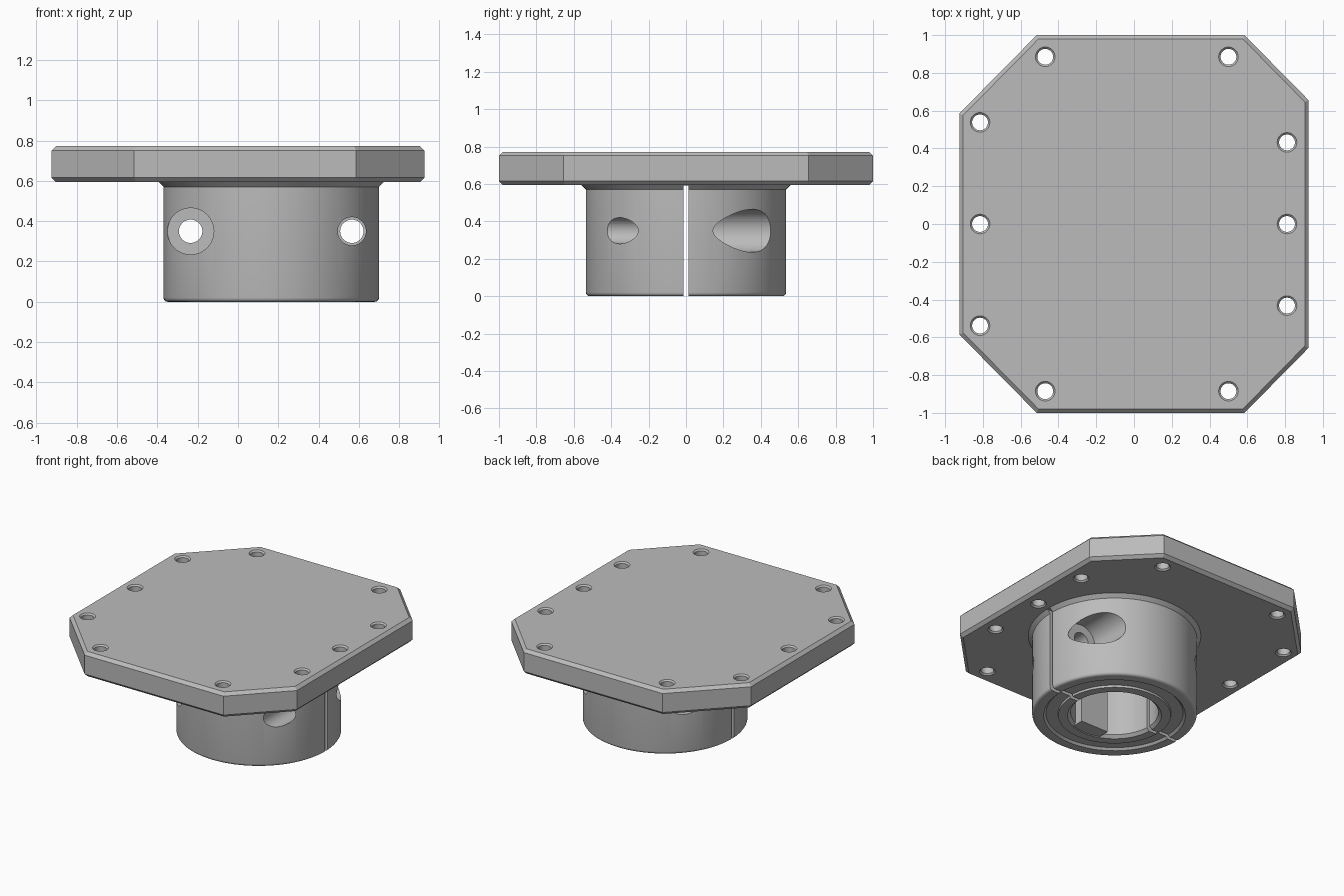
import bpy, bmesh, math
from mathutils import Matrix

cube = bpy.data.objects.get("Cube")
if cube:
    bpy.data.objects.remove(cube, do_unlink=True)

metal = bpy.data.materials.new("plain grey")
metal.use_nodes = True
GREY = (0.5, 0.5, 0.5, 1)
metal.diffuse_color = GREY
metal.node_tree.nodes["Principled BSDF"].inputs["Base Color"].default_value = GREY

CX = 0.165         # collar axis
UNDER, TOP = 0.595, 0.772   # plate underside and top


def finish(bm, name):
    bmesh.ops.recalc_face_normals(bm, faces=bm.faces)
    mesh = bpy.data.meshes.new(name)
    bm.to_mesh(mesh)
    bm.free()
    mesh.materials.append(metal)
    obj = bpy.data.objects.new(name, mesh)
    bpy.context.collection.objects.link(obj)
    return obj


def lathe(name, profile, steps, matrix):
    """Turn a (radius, height) profile into a capped solid."""
    bm = bmesh.new()
    rings = []
    for r, z in profile:
        rings.append([bm.verts.new((r * math.cos(2 * math.pi * i / steps),
                                    r * math.sin(2 * math.pi * i / steps), z))
                      for i in range(steps)])
    for a, b in zip(rings, rings[1:]):
        for i in range(steps):
            j = (i + 1) % steps
            bm.faces.new((a[i], a[j], b[j], b[i]))
    bm.faces.new(rings[0])
    bm.faces.new(rings[-1])
    bm.transform(matrix)
    return finish(bm, name)


def block(name, lo, hi):
    bm = bmesh.new()
    bmesh.ops.create_cube(bm, size=1)
    for v in bm.verts:
        v.co = [(a + b) / 2 + c * (b - a) for a, b, c in zip(lo, hi, v.co)]
    return finish(bm, name)


def combine(target, tool, operation):
    mod = target.modifiers.new("cut", 'BOOLEAN')
    mod.operation, mod.solver, mod.object = operation, 'EXACT', tool
    bpy.context.view_layer.objects.active = target
    bpy.ops.object.modifier_apply(modifier=mod.name)
    bpy.data.objects.remove(tool, do_unlink=True)


# Eight-sided plate with chamfered rims
half = [(0.925, 0.655), (0.585, 1), (-0.515, 1), (-0.925, 0.585)]
outline = half + [(x, -y) for x, y in reversed(half)]
bm = bmesh.new()
base = bm.faces.new([bm.verts.new((x, y, UNDER)) for x, y in outline])
grown = bmesh.ops.extrude_face_region(bm, geom=[base])["geom"]
for v in grown:
    if isinstance(v, bmesh.types.BMVert):
        v.co.z = TOP
bmesh.ops.recalc_face_normals(bm, faces=bm.faces)
rims = [e for e in bm.edges if abs(e.verts[0].co.z - e.verts[1].co.z) < 0.01]
bmesh.ops.bevel(bm, geom=rims, offset=0.021, segments=1, affect='EDGES')
body = finish(bm, "mounting_plate_with_collar")

# Collar with rounded foot and flared neck
axis = Matrix.Translation((CX, 0, 0))
foot = [(0.515 + 0.02 * math.sin(a), 0.02 - 0.02 * math.cos(a))
        for a in [math.pi / 8 * i for i in range(5)]]
collar = lathe("collar", foot + [(0.535, 0.57), (0.565, 0.6), (0.565, 0.65)], 128, axis)
combine(body, collar, 'UNION')

# Shallow ring groove in the foot
groove = lathe("groove", [(0.46, -0.05), (0.46, 0), (0.445, 0.015)], 96, axis)
core = lathe("core", [(0.365, -0.1), (0.365, 0), (0.38, 0.1)], 96, axis)
combine(groove, core, 'DIFFERENCE')
combine(body, groove, 'DIFFERENCE')

# Blind bore with an inner key
bore = lathe("bore", [(0.305, -0.05), (0.305, 0), (0.285, 0.02), (0.285, UNDER)], 96, axis)
key = block("key", (CX - 0.11, -0.4, 0.005), (CX + 0.11, -0.2, 0.7))
combine(bore, key, 'DIFFERENCE')
combine(body, bore, 'DIFFERENCE')

# Clamping slit across the collar
slit = block("slit", (-0.6, -0.013, -0.1), (0.9, 0.013, UNDER - 0.002))
combine(body, slit, 'DIFFERENCE')

# Opposed clamp screw holes: threaded side, shank, head recess
for turn in (0, math.pi):
    place = (axis @ Matrix.Rotation(turn, 4, 'Z') @ Matrix.Translation((0.4, 0, 0.35))
             @ Matrix.Rotation(-math.pi / 2, 4, 'X'))
    screw = lathe("screw_hole", [(0.07, -0.7), (0.07, 0), (0.058, 0.001), (0.058, 0.14),
                                 (0.115, 0.141), (0.115, 0.7)], 48, place)
    combine(body, screw, 'DIFFERENCE')

# Countersunk mounting holes
spots = [(-0.815, 0), (0.81, 0)]
for s in (1, -1):
    spots += [(-0.47, 0.885 * s), (0.5, 0.885 * s), (-0.815, 0.538 * s), (0.81, 0.432 * s)]
for x, y in spots:
    hole = lathe("mount_hole", [(0.052, UNDER - 0.05), (0.052, UNDER), (0.042, UNDER + 0.01),
                                (0.042, TOP - 0.01), (0.052, TOP), (0.052, TOP + 0.05)],
                 32, Matrix.Translation((x, y, 0)))
    combine(body, hole, 'DIFFERENCE')

# Smooth curved walls, crisp edges
bpy.ops.object.select_all(action='DESELECT')
body.select_set(True)
bpy.context.view_layer.objects.active = body
bpy.ops.object.shade_smooth_by_angle(angle=math.radians(25))
